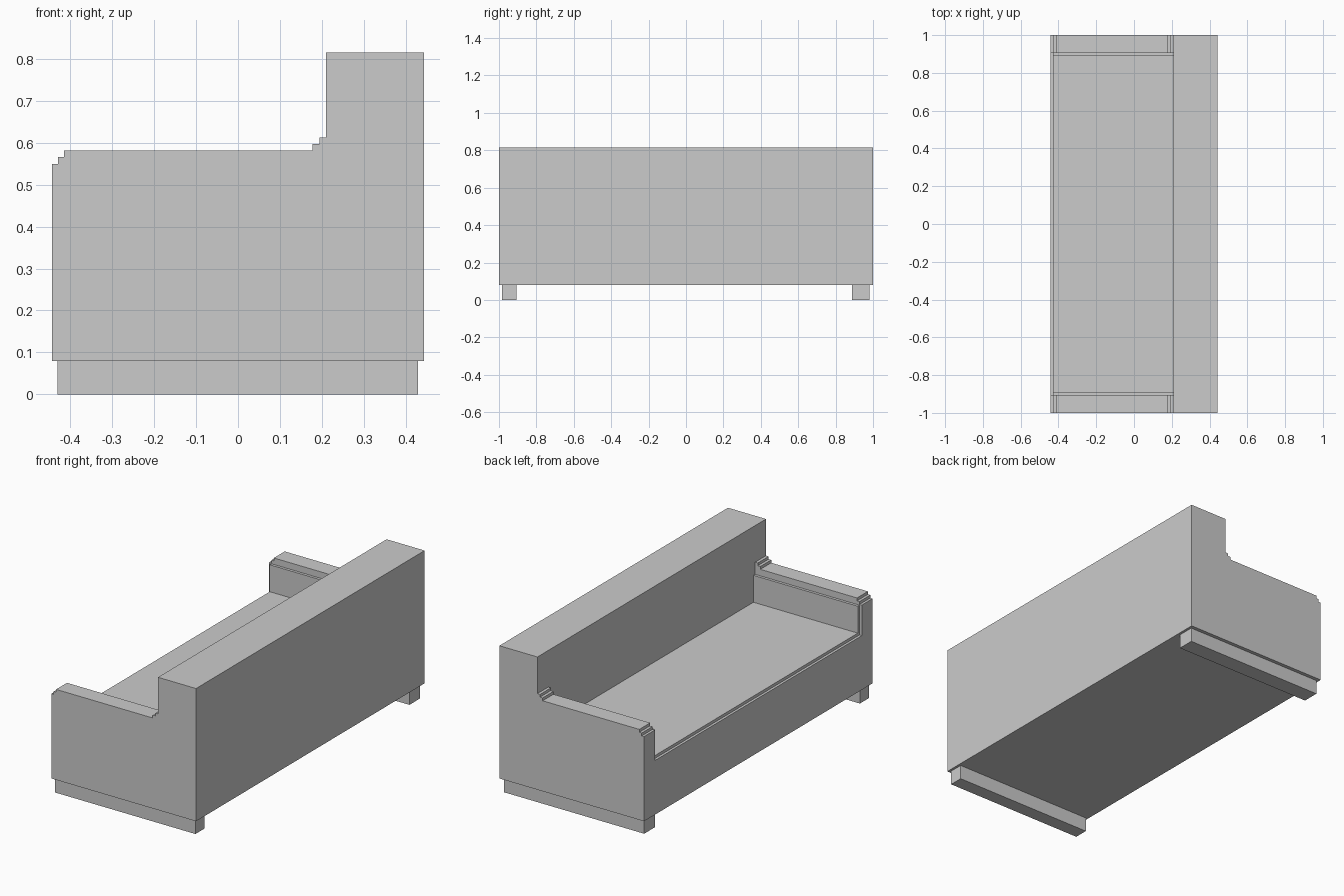
import bpy, bmesh

if "Cube" in bpy.data.objects:
    bpy.data.objects.remove(bpy.data.objects["Cube"])


def finish(name, bm):
    bmesh.ops.recalc_face_normals(bm, faces=bm.faces)
    mesh = bpy.data.meshes.new(name)
    bm.to_mesh(mesh)
    bm.free()
    obj = bpy.data.objects.new(name, mesh)
    bpy.context.collection.objects.link(obj)
    return obj


def box(name, x, y, z):
    bm = bmesh.new()
    bmesh.ops.create_cube(bm, size=1)
    for v in bm.verts:
        v.co = [lo + (c + 0.5) * (hi - lo) for c, (lo, hi) in zip(v.co, (x, y, z))]
    return finish(name, bm)


def extrude_y(name, profile, y0, y1):
    bm = bmesh.new()
    face = bm.faces.new([bm.verts.new((x, y0, z)) for x, z in profile])
    ext = bmesh.ops.extrude_face_region(bm, geom=[face])["geom"]
    verts = [g for g in ext if isinstance(g, bmesh.types.BMVert)]
    bmesh.ops.translate(bm, verts=verts, vec=(0, y1 - y0, 0))
    return finish(name, bm)


HALF, BACK, ARM, LEDGE = 0.443, 0.21, 0.905, 0.38

# Body: stepped side profile of arm and backrest, run over the full length
profile = [(-HALF, 0.08), (HALF, 0.08), (HALF, 0.815), (BACK, 0.815),
           (BACK, 0.612), (0.194, 0.612), (0.194, 0.597), (0.178, 0.597),
           (0.178, 0.581), (-0.414, 0.581), (-0.414, 0.565), (-0.429, 0.565),
           (-0.429, 0.549), (-HALF, 0.549)]
body = extrude_y("sofa_body", profile, -1, 1)

# Seat well between the arms, cut in front of the backrest
cutter = box("seat_well_cutter", (-0.6, BACK), (-ARM, ARM), (LEDGE, 1))
cutter.hide_render = True
cutter.hide_set(True)
well = body.modifiers.new("seat_well", 'BOOLEAN')
well.operation = 'DIFFERENCE'
well.solver = 'EXACT'
well.object = cutter

# Seat slab, set back slightly from the front edge
box("seat", (-0.429, BACK), (-0.89, 0.89), (LEDGE, 0.396))

# Thin pads on the inner faces of the arms
for side, s in (("left", -1), ("right", 1)):
    box("arm_pad_" + side, (-0.429, BACK), sorted((s * 0.89, s * ARM)), (LEDGE, 0.545))

# Runner feet under each end
box("runner_foot_left", (-0.43, 0.429), (-0.985, -0.907), (0, 0.08))
box("runner_foot_right", (-0.43, 0.429), (0.887, 0.98), (0, 0.08))
